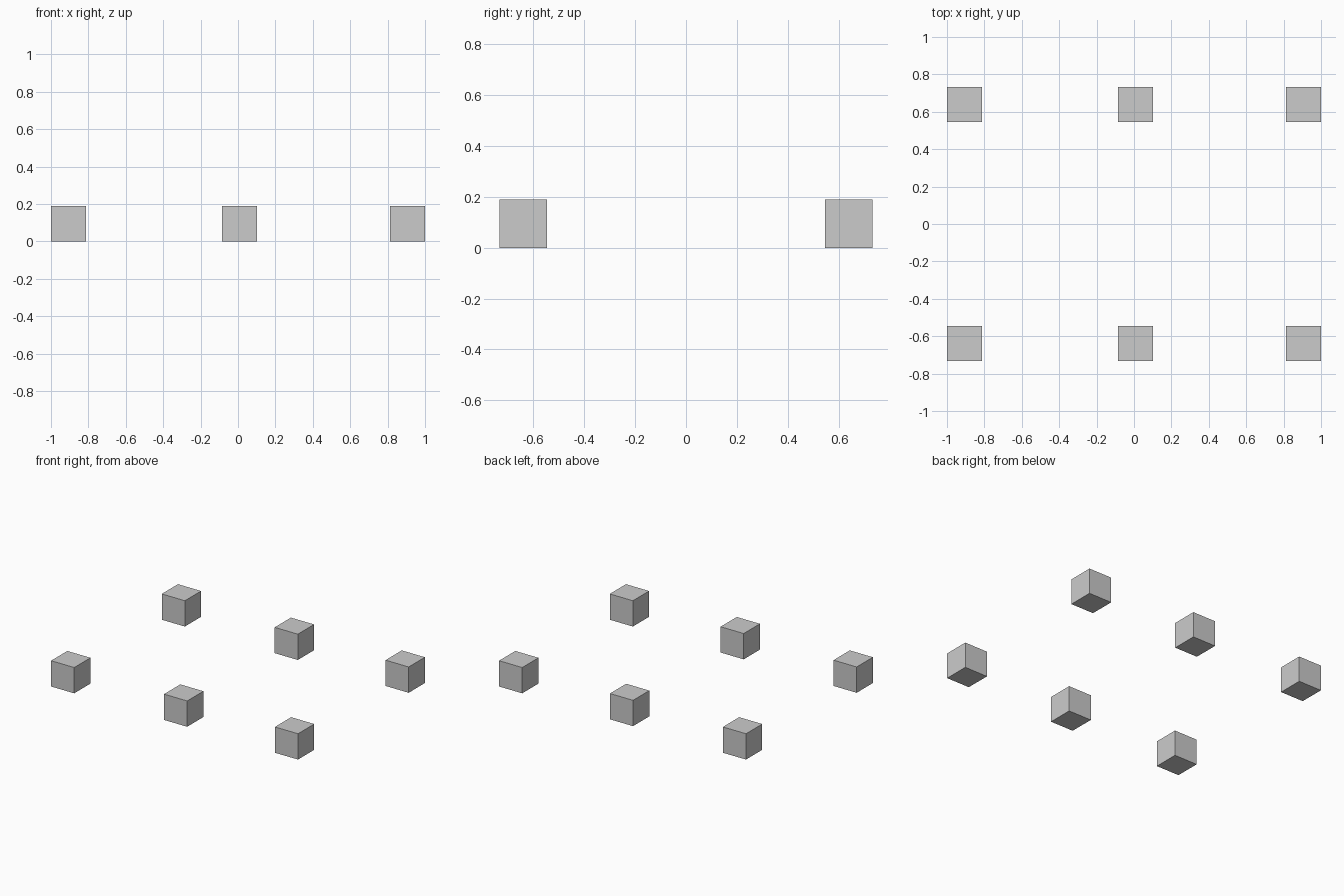
import bpy

if "Cube" in bpy.data.objects:
    bpy.data.objects.remove(bpy.data.objects["Cube"])

WIDTH, HEIGHT = 0.187, 0.189
ROW_Y = 0.64            # distance of each row from the centre line
COLUMNS = {"left": -0.9065, "middle": 0.0085, "right": 0.9065}


def add_block(name, x, y):
    """Plain cube foot standing on the floor."""
    bpy.ops.mesh.primitive_cube_add(size=1, location=(x, y, HEIGHT / 2))
    block = bpy.context.object
    block.name = name
    block.scale = (WIDTH, WIDTH, HEIGHT)
    bpy.ops.object.transform_apply(location=False, rotation=False, scale=True)


# Two rows of three feet
for row, y in (("front", -ROW_Y), ("back", ROW_Y)):
    for column, x in COLUMNS.items():
        add_block(f"{row}_{column}_foot", x, y)
